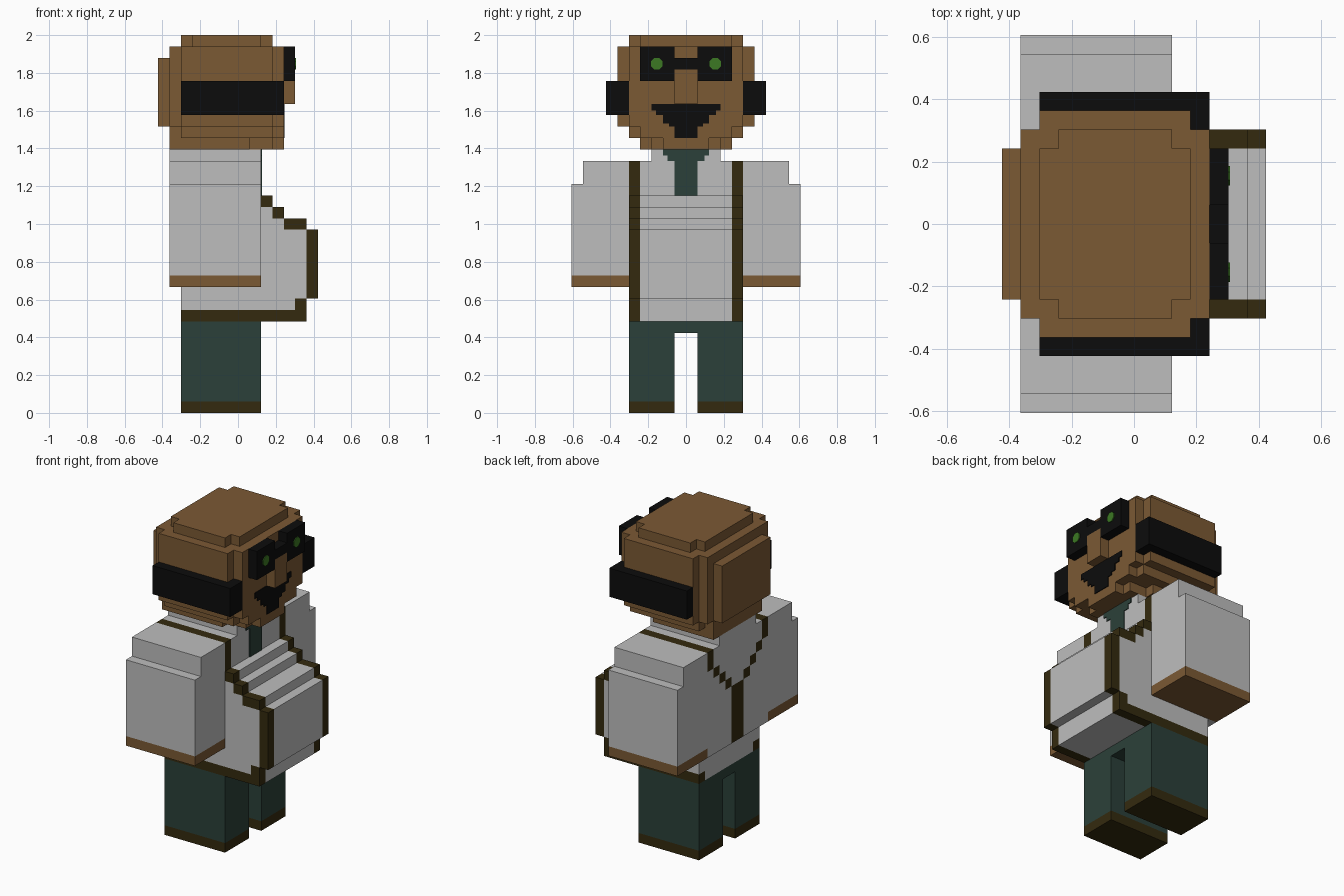
import bpy, bmesh, math

cube = bpy.data.objects.get("Cube")
if cube:
    bpy.data.objects.remove(cube, do_unlink=True)

U = 2 / 33  # size of one block


def material(name, rgb):
    m = bpy.data.materials.new(name)
    m.use_nodes = True
    m.diffuse_color = (*rgb, 1)
    bsdf = m.node_tree.nodes["Principled BSDF"]
    bsdf.inputs["Base Color"].default_value = (*rgb, 1)
    bsdf.inputs["Roughness"].default_value = 0.9
    return m


MATS = {
    "skin": material("skin brown", (0.198, 0.100, 0.034)),
    "black": material("black", (0.0037, 0.0037, 0.0037)),
    "shirt": material("shirt grey", (0.515, 0.515, 0.515)),
    "green": material("dark green", (0.024, 0.051, 0.041)),
    "trim": material("dark olive trim", (0.034, 0.023, 0.0045)),
    "eye": material("eye green", (0.045, 0.188, 0.017)),
}


def finish(bm, name, colours):
    me = bpy.data.meshes.new(name)
    bm.to_mesh(me)
    bm.free()
    for c in colours:
        me.materials.append(MATS[c])
    ob = bpy.data.objects.new(name, me)
    bpy.context.collection.objects.link(ob)
    return ob


def blocks(name, boxes, sides=(1, -1)):
    """Fill boxes (colour, x0, x1, y0, y1, z0, z1) in block units and skin them.
    Later boxes repaint earlier ones; each box is made on the given y sides."""
    cells = {}
    for col, x0, x1, y0, y1, z0, z1 in boxes:
        for s in sides:
            for x in range(x0, x1):
                for y in range(y0, y1):
                    for z in range(z0, z1):
                        cells[(x, y if s > 0 else -1 - y, z)] = col
    colours = list(dict.fromkeys(cells.values()))
    bm = bmesh.new()
    verts = {}

    def vert(p):
        if p not in verts:
            verts[p] = bm.verts.new([c * U for c in p])
        return verts[p]

    for cell, col in cells.items():
        for axis in range(3):
            for d in (0, 1):
                near = list(cell)
                near[axis] += 2 * d - 1
                if tuple(near) in cells:
                    continue
                quad = []
                for a, b in ((0, 0), (1, 0), (1, 1), (0, 1)):
                    p = list(cell)
                    p[axis] += d
                    p[(axis + 1) % 3] += a
                    p[(axis + 2) % 3] += b
                    quad.append(vert(tuple(p)))
                f = bm.faces.new(quad if d else quad[::-1])
                f.material_index = colours.index(col)
    # merge the block faces into large flat panels
    bmesh.ops.dissolve_limit(bm, angle_limit=math.radians(1), verts=bm.verts[:],
                             edges=bm.edges[:], delimit={'MATERIAL'})
    return finish(bm, name, colours)


def plate(name, col, x, outline, thick=0.005):
    """Thin plate facing +x, from a (y, z) outline in block units."""
    bm = bmesh.new()
    f = bm.faces.new([bm.verts.new((x * U, y * U, z * U)) for y, z in outline])
    ext = bmesh.ops.extrude_face_region(bm, geom=[f])
    for v in ext["geom"]:
        if isinstance(v, bmesh.types.BMVert):
            v.co.x += thick
    bmesh.ops.recalc_face_normals(bm, faces=bm.faces[:])
    return finish(bm, name, [col])


def mirrored(half):
    return half + [(-y, z) for y, z in reversed(half)]


# Head: rounded block with crown, stepped chin and back panel
blocks("head", [
    ("skin", -5, 3, 0, 6, 25, 32),
    ("skin", -6, 4, 0, 5, 25, 32),
    ("skin", -5, 3, 0, 4, 32, 33),
    ("skin", -4, 2, 4, 5, 32, 33),
    ("skin", -5, 3, 0, 5, 24, 25),
    ("skin", -6, 4, 0, 4, 24, 25),
    ("skin", -6, 1, 0, 4, 23, 24),
    ("skin", -6, 3, 0, 3, 23, 24),
    ("skin", -6, 4, 0, 2, 23, 24),
    ("skin", -7, -6, 0, 4, 25, 31),
])
blocks("nose", [("skin", 4, 5, 0, 1, 27, 30)])
blocks("goggles", [("black", 4, 5, 1, 4, 29, 32),
                   ("black", 4, 5, 0, 1, 30, 31)])
plate("mouth", "black", 4, mirrored([
    (3, 27), (3, 26.4), (2.6, 26.4), (2.6, 26), (2, 26), (2, 25.3),
    (1.5, 25.3), (1.5, 25), (1, 25), (1, 24)]))

# Torso: shirt with neck, stepped belly, edge trim and back straps
belly = [(2, 3, 8, 19), (3, 4, 8, 18), (4, 6, 8, 17), (6, 7, 10, 16)]
edge = [(2, 3, 18, 19), (3, 4, 17, 18), (4, 6, 16, 17), (6, 7, 10, 16),
        (5, 6, 9, 10), (-5, 6, 8, 9), (1, 2, 19, 22), (-6, 2, 21, 22)]
strap = [(0, 11, 17), (1, 17, 18), (2, 18, 19), (3, 19, 20), (4, 20, 22)]
torso = [("shirt", -5, 2, 0, 5, 8, 22),
         ("shirt", -6, -5, 0, 5, 11, 22),
         ("shirt", -6, 2, 0, 3, 22, 23)]
torso += [("shirt", a, b, 0, 5, c, d) for a, b, c, d in belly]
torso += [("trim", a, b, 4, 5, c, d) for a, b, c, d in edge]
torso += [("trim", -6, -5, y, y + 1, c, d) for y, c, d in strap]
blocks("torso", torso)
plate("collar_and_tie", "green", 2, mirrored([
    (2, 23), (2, 22.5), (1.6, 22.5), (1.6, 22), (1, 22), (1, 19)]))

# Waist and the paired parts
blocks("trouser_waist", [("green", -5, 2, 0, 5, 7, 8)])
for side, s in (("left", 1), ("right", -1)):
    blocks(side + "_arm", [("shirt", -6, 2, 5, 9, 12, 22),
                           ("shirt", -6, 2, 9, 10, 12, 20)], (s,))
    blocks(side + "_hand", [("skin", -6, 2, 5, 10, 11, 12)], (s,))
    blocks(side + "_leg", [("green", -5, 2, 1, 5, 1, 7)], (s,))
    blocks(side + "_shoe", [("trim", -5, 2, 1, 5, 0, 1)], (s,))
    blocks(side + "_ear_cover", [("black", -5, 4, 6, 7, 26, 29),
                                 ("black", 3, 4, 5, 6, 26, 29)], (s,))
    ring = [math.radians(22.5 + 45 * i) for i in range(8)]
    plate(side + "_eye", "eye", 5,
          [(s * 2.55 + 0.55 * math.cos(a), 30.5 + 0.55 * math.sin(a)) for a in ring])
